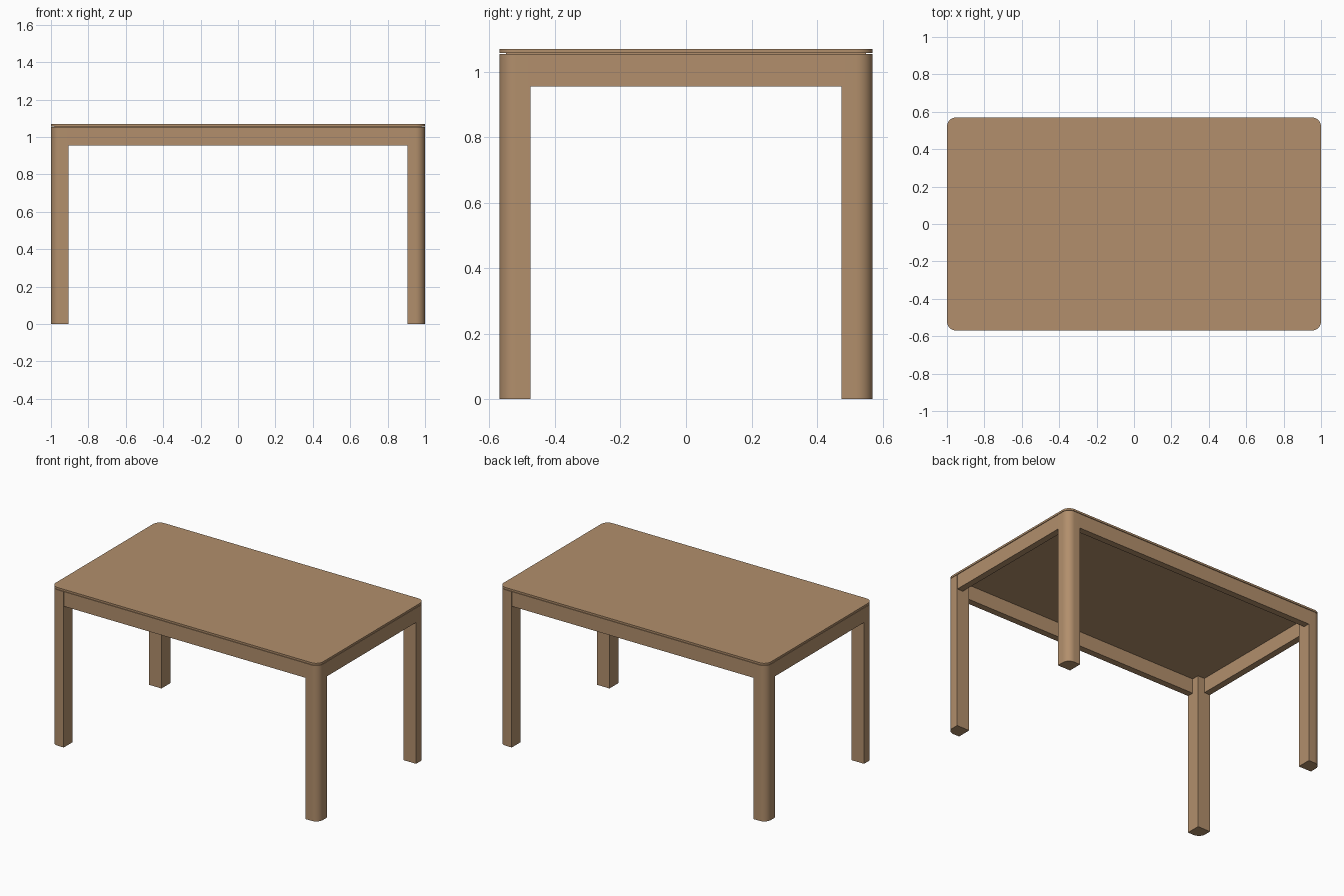
import bpy, bmesh, math

if "Cube" in bpy.data.objects:
    bpy.data.objects.remove(bpy.data.objects["Cube"])

W, D, H = 1.0, 0.57, 1.07        # half width, half depth, height
LEG, R = 0.095, 0.05             # leg thickness, corner radius
TOP_Z, RAIL_Z, UNDER_Z = 1.057, 0.955, 1.054

wood = bpy.data.materials.new("light_brown_wood")
wood.diffuse_color = (0.445, 0.275, 0.15, 1)
wood.use_nodes = True
wood.node_tree.nodes["Principled BSDF"].inputs["Base Color"].default_value = wood.diffuse_color


def corner(cx, cy, start, n=10):
    """Points of a quarter-circle corner."""
    return [(cx + R * math.cos(start + i * math.pi / 2 / n),
             cy + R * math.sin(start + i * math.pi / 2 / n)) for i in range(n + 1)]


def prism(name, pts, z0, z1):
    """Extrude a flat outline from z0 to z1."""
    bm = bmesh.new()
    face = bm.faces.new([bm.verts.new((x, y, z0)) for x, y in pts])
    ext = bmesh.ops.extrude_face_region(bm, geom=[face])
    verts = [g for g in ext["geom"] if isinstance(g, bmesh.types.BMVert)]
    bmesh.ops.translate(bm, verts=verts, vec=(0, 0, z1 - z0))
    bmesh.ops.recalc_face_normals(bm, faces=bm.faces)
    mesh = bpy.data.meshes.new(name)
    bm.to_mesh(mesh)
    bm.free()
    obj = bpy.data.objects.new(name, mesh)
    bpy.context.collection.objects.link(obj)
    mesh.materials.append(wood)
    bpy.ops.object.select_all(action='DESELECT')
    obj.select_set(True)
    bpy.context.view_layer.objects.active = obj
    bpy.ops.object.shade_smooth_by_angle(angle=math.radians(30))
    return obj


def box(name, x0, x1, y0, y1):
    return prism(name, [(x0, y0), (x1, y0), (x1, y1), (x0, y1)], RAIL_Z, UNDER_Z)


# Table top with rounded corners
outline = []
for k, (sx, sy) in enumerate([(1, 1), (-1, 1), (-1, -1), (1, -1)]):
    outline += corner(sx * (W - R), sy * (D - R), k * math.pi / 2)
prism("table_top", outline, TOP_Z, H)
# Solid core closing the fine shadow gap under the top
t = 0.02
prism("top_spacer", [(-W + t, -D + t), (W - t, -D + t), (W - t, D - t), (-W + t, D - t)],
      UNDER_Z, TOP_Z)

# Legs with a rounded outer corner
leg = [(W - LEG, D - LEG), (W, D - LEG)] + corner(W - R, D - R, 0) + [(W - LEG, D)]
for sx, side in ((1, "right"), (-1, "left")):
    for sy, end in ((1, "back"), (-1, "front")):
        prism(f"{end}_{side}_leg", [(sx * x, sy * y) for x, y in leg], 0, UNDER_Z)

# Rails between the legs, almost flush with their outer faces
RT, INSET = 0.045, 0.001
for s, name in ((-1, "front_rail"), (1, "back_rail")):
    y = sorted((s * (D - INSET), s * (D - RT)))
    box(name, -W + LEG, W - LEG, *y)
for s, name in ((-1, "left_rail"), (1, "right_rail")):
    x = sorted((s * (W - INSET), s * (W - RT)))
    box(name, *x, -D + LEG, D - LEG)
